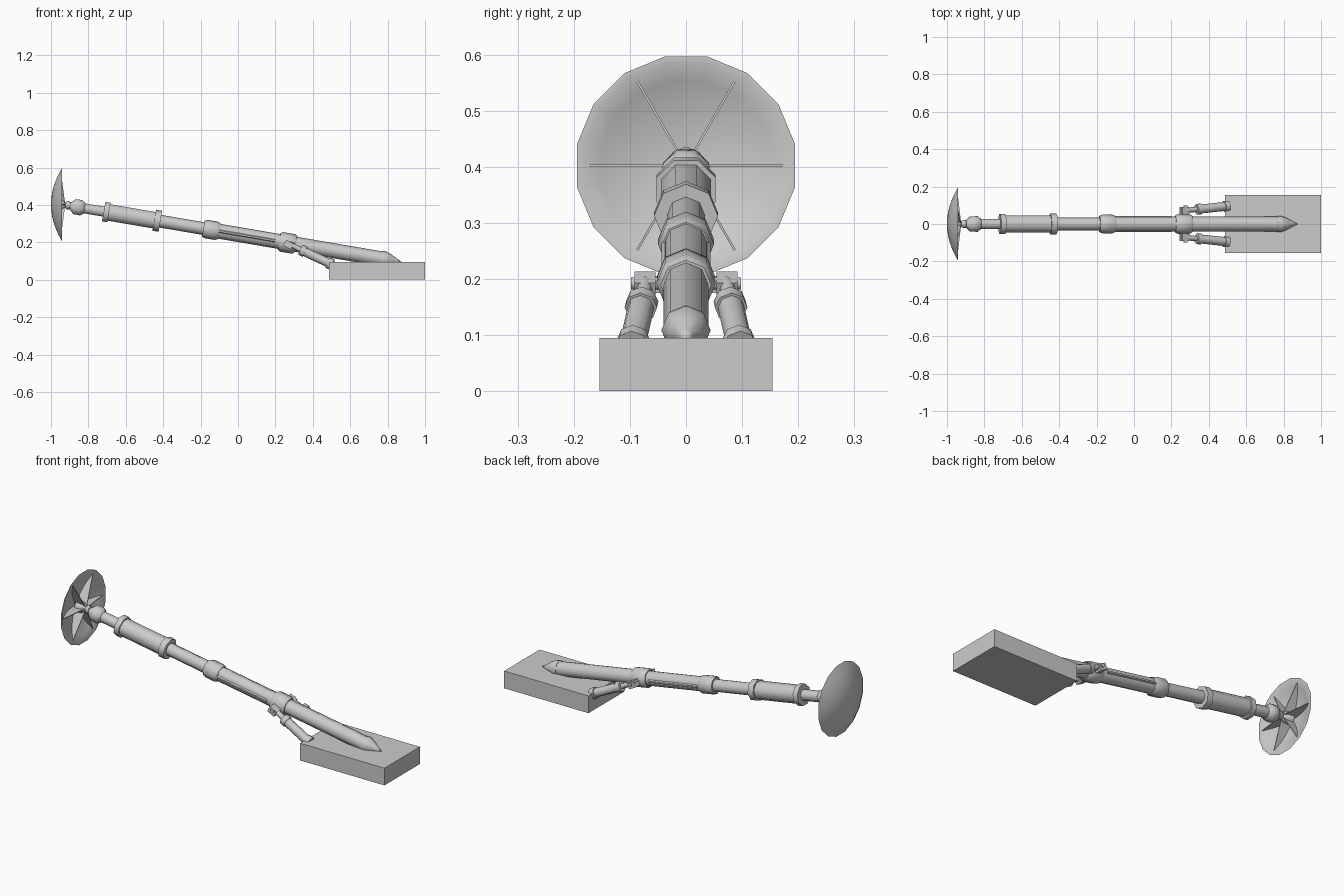
import bpy, bmesh
from math import cos, sin, pi, radians
from mathutils import Vector, Matrix

cube = bpy.data.objects.get("Cube")
if cube:
    bpy.data.objects.remove(cube, do_unlink=True)

grey = bpy.data.materials.new("light_grey")
grey.use_nodes = True
grey.diffuse_color = (0.6, 0.6, 0.6, 1)
grey.node_tree.nodes["Principled BSDF"].inputs["Base Color"].default_value = (0.6, 0.6, 0.6, 1)
parts = []


def finish(name, bm):
    bmesh.ops.remove_doubles(bm, verts=bm.verts, dist=1e-5)
    bmesh.ops.recalc_face_normals(bm, faces=bm.faces)
    mesh = bpy.data.meshes.new(name)
    bm.to_mesh(mesh)
    bm.free()
    mesh.materials.append(grey)
    obj = bpy.data.objects.new(name, mesh)
    bpy.context.collection.objects.link(obj)
    parts.append(obj)
    return obj


def lathe(name, start, end, profile, sides=8, flat_top=False):
    """Revolve (t, radius) pairs about the line start-end, t running 0 to 1."""
    start, end = Vector(start), Vector(end)
    axis = (end - start).normalized()
    side = axis.cross(Vector((0, 0, 1))).normalized()
    up = side.cross(axis)
    phase = pi / sides if flat_top else 0
    bm = bmesh.new()
    rings = []
    for t, r in profile:
        c = start.lerp(end, t)
        rings.append([bm.verts.new(c + r * (up * cos(a) + side * sin(a)))
                      for a in (2 * pi * i / sides + phase for i in range(sides))])
    for a, b in zip(rings, rings[1:]):
        for i in range(sides):
            j = (i + 1) % sides
            bm.faces.new((a[i], a[j], b[j], b[i]))
    for ring, point in ((rings[0], profile[0]), (rings[-1], profile[-1])):
        if point[1] > 0:
            bm.faces.new(ring)
    return finish(name, bm)


def box(name, centre, size, pitch=0):
    bm = bmesh.new()
    bmesh.ops.create_cube(bm, size=1, matrix=Matrix.Translation(centre)
                          @ Matrix.Rotation(pitch, 4, 'Y') @ Matrix.Diagonal((*size, 1)))
    return finish(name, bm)


def on_leg(x, y=0, lift=0):
    return Vector((x, y, 0.39 - 0.17 * (x + 0.87) + lift))


def leg(name, x0, x1, r, flat_top=False):
    return lathe(name, on_leg(x0), on_leg(x1), [(0, r), (1, r)], flat_top=flat_top)


# Mounting block
box("mounting_block", (0.743, 0, 0.0475), (0.514, 0.308, 0.095))

# Main leg: tubes of decreasing width with raised collars
leg("upper_rod", -0.83, -0.69, 0.029, True)
leg("sleeve", -0.70, -0.43, 0.048, True)
leg("sleeve_outer_collar", -0.718, -0.69, 0.057, True)
leg("sleeve_inner_collar", -0.448, -0.415, 0.057)
leg("middle_rod", -0.43, -0.14, 0.034)
lathe("middle_collar", on_leg(-0.185), on_leg(-0.10),
      [(0, 0.044), (0.2, 0.05), (0.8, 0.05), (1, 0.043)])
leg("lower_tube", -0.12, 0.79, 0.04)
lathe("lower_collar", on_leg(0.22), on_leg(0.31),
      [(0, 0.045), (0.15, 0.053), (0.85, 0.053), (1, 0.045)])
lathe("leg_tip", on_leg(0.765), on_leg(0.878),
      [(0, 0.042), (0.18, 0.044), (0.45, 0.032), (0.75, 0.014), (1, 0)])

# Ankle joint between leg and foot
lathe("ankle_knuckle", on_leg(-0.91), on_leg(-0.82),
      [(0, 0.014), (0.12, 0.018), (0.4, 0.044), (0.8, 0.045), (1, 0.03)], flat_top=True)
lathe("ankle_pin", (-0.975, 0, 0.402), (-0.895, 0, 0.397),
      [(0, 0.034), (0.45, 0.03), (0.65, 0.014), (0.75, 0.022), (0.95, 0.022), (1, 0.012)])

# Foot dish: a shallow bowl with a thin rim
steps = 6
radius, depth, z_foot = 0.198, 0.058, 0.402
outer = [(depth * (i / steps) ** 2, radius * i / steps) for i in range(steps + 1)]
inner = [(0.012 + (depth - 0.012) * (i / steps) ** 2, (radius - 0.012) * i / steps)
         for i in range(steps, -1, -1)]
lathe("foot_dish", (-1, 0, z_foot), (0, 0, z_foot), outer + inner, 16, True)

# Six thin stiffening fins inside the dish
fin_outline = ((-0.925, 0.01), (-0.99, 0.01), (-0.978, 0.1), (-0.944, 0.175))
for k in range(6):
    turn = Matrix.Translation((0, 0, z_foot)) @ Matrix.Rotation(radians(30 + 60 * k), 4, 'X')
    bm = bmesh.new()
    sheets = [[bm.verts.new(turn @ Vector((x, h, r))) for x, r in fin_outline]
              for h in (-0.002, 0.002)]
    for sheet in sheets:
        bm.faces.new(sheet)
    for i in range(4):
        j = (i + 1) % 4
        bm.faces.new((sheets[0][i], sheets[0][j], sheets[1][j], sheets[1][i]))
    finish(f"dish_fin_{k + 1}", bm)

# Crossbar carrying the side struts
box("strut_crossbar", (0.262, 0, 0.19), (0.026, 0.17, 0.026), radians(10))

# Side struts and thin pipes, one on each side of the leg
for label, s in (("front", -1), ("rear", 1)):
    hinge = Vector((0.275, s * 0.073, 0.192))
    top = Vector((0.335, s * 0.078, 0.16))
    foot = Vector((0.505, s * 0.096, 0.08))
    box(f"{label}_strut_bracket", (0.27, s * 0.073, 0.188), (0.045, 0.038, 0.034), radians(28))
    lathe(f"{label}_hinge_pin", hinge - Vector((0, 0.025, 0)), hinge + Vector((0, 0.025, 0)),
          [(0, 0.011), (1, 0.011)])
    lathe(f"{label}_piston", hinge, top, [(0, 0.014), (1, 0.014)])
    lathe(f"{label}_strut", top, foot, [(0, 0.024), (1, 0.024)])
    lathe(f"{label}_strut_top_collar", top, foot, [(0, 0.029), (0.14, 0.029)])
    lathe(f"{label}_strut_foot_collar", top, foot, [(0.86, 0.03), (1, 0.03)])
    lathe(f"{label}_pipe", on_leg(-0.12, s * 0.037), on_leg(0.2, s * 0.037),
          [(0, 0.008), (1, 0.008)], 6)

# Smooth shading that keeps collar edges crisp
bpy.ops.object.select_all(action='DESELECT')
for obj in parts:
    obj.select_set(True)
bpy.context.view_layer.objects.active = parts[0]
bpy.ops.object.shade_smooth_by_angle(angle=radians(50))
